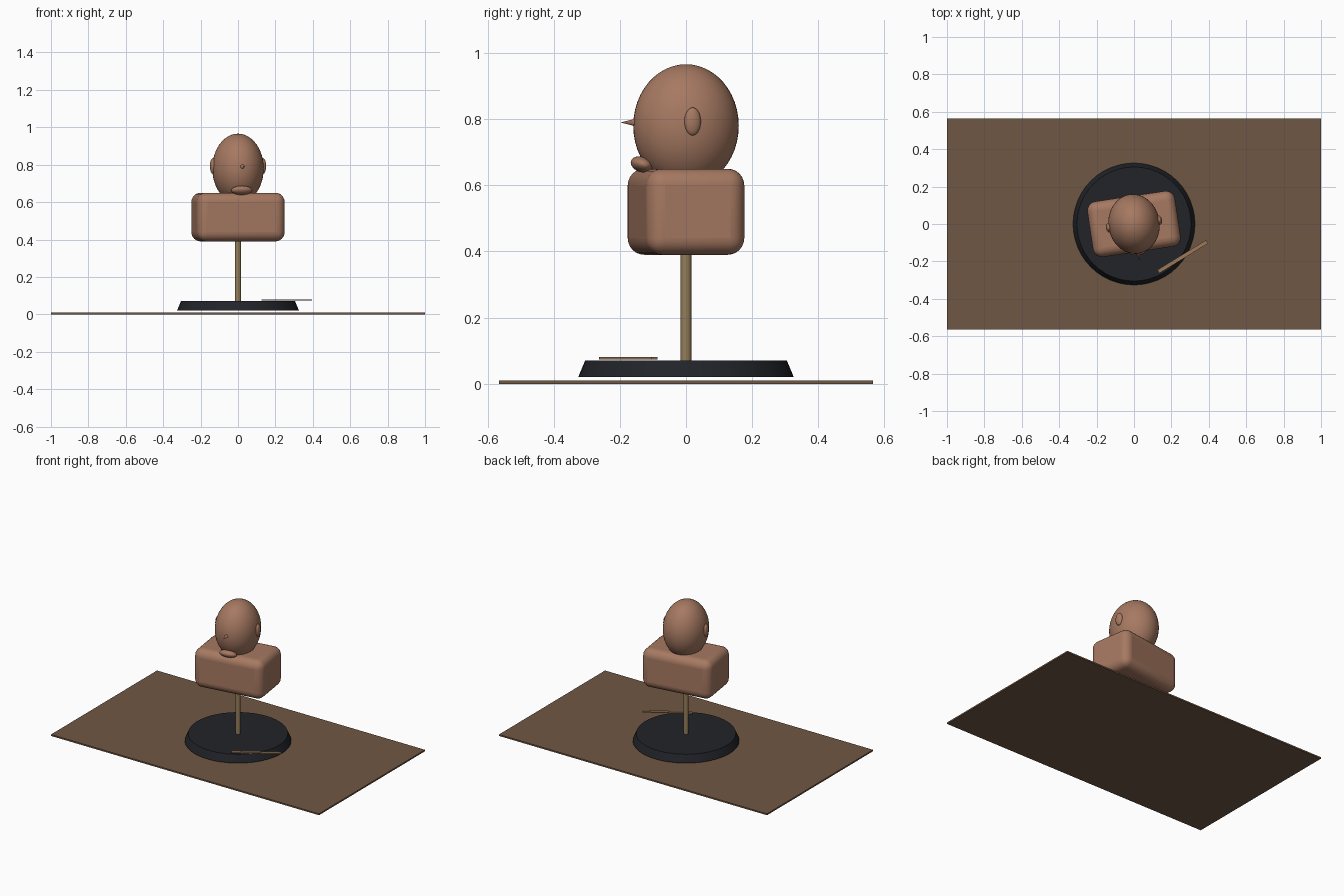
import bpy, math
from mathutils import Matrix

if "Cube" in bpy.data.objects:
    bpy.data.objects.remove(bpy.data.objects["Cube"])

TURN = math.radians(8.5)  # the bust is turned slightly on its stand


def material(name, rgb):
    m = bpy.data.materials.new(name)
    m.diffuse_color = (*rgb, 1)
    m.use_nodes = True
    m.node_tree.nodes["Principled BSDF"].inputs["Base Color"].default_value = m.diffuse_color
    return m


clay = material("clay", (0.38, 0.19, 0.12))
wood = material("table_wood", (0.16, 0.095, 0.058))
dark = material("dark_base", (0.015, 0.017, 0.022))
rod = material("rod_wood", (0.30, 0.21, 0.10))
tool = material("tool_wood", (0.33, 0.19, 0.10))


def finish(name, mat, smooth=True):
    o = bpy.context.object
    o.name = name
    o.data.materials.append(mat)
    if smooth:
        bpy.ops.object.shade_smooth_by_angle(angle=math.radians(35))
    return o


def box(name, mat, loc, size, turn=0.0):
    bpy.ops.mesh.primitive_cube_add(size=1, location=loc, rotation=(0, 0, turn))
    o = finish(name, mat, False)
    o.scale = size
    bpy.ops.object.transform_apply(location=False, rotation=False, scale=True)
    return o


def cone(name, mat, loc, r1, r2, depth, sides, rot=(0, 0, 0)):
    bpy.ops.mesh.primitive_cone_add(vertices=sides, radius1=r1, radius2=r2, depth=depth,
                                    location=loc, rotation=rot)
    return finish(name, mat)


def ellipsoid(name, loc, radii, tilt=0.0):
    # placed in the turned frame of the bust
    bpy.ops.mesh.primitive_uv_sphere_add(segments=48, ring_count=24, radius=1)
    o = finish(name, clay)
    o.data.transform(Matrix.Rotation(TURN, 4, 'Z') @ Matrix.Translation(loc)
                     @ Matrix.Rotation(tilt, 4, 'X') @ Matrix.Diagonal((*radii, 1)))
    return o


# Work table, modelling base and armature rod
box("table_top", wood, (0, 0, 0.005), (2, 1.13, 0.01))
cone("round_base", dark, (0, 0, 0.045), 0.326, 0.305, 0.05, 48)
cone("armature_rod", rod, (0, 0, 0.25), 0.016, 0.016, 0.38, 24)

# Shoulder block with rounded edges
block = box("shoulders", clay, (0, 0, 0.52), (0.474, 0.30, 0.26), TURN)
bev = block.modifiers.new("round_edges", 'BEVEL')
bev.width = 0.05
bev.segments = 6
bpy.ops.object.shade_smooth_by_angle(angle=math.radians(35))

# Head, ears and chin
ellipsoid("head", (0, 0, 0.78), (0.137, 0.160, 0.186))
for side, name in ((-1, "left_ear"), (1, "right_ear")):
    ellipsoid(name, (side * 0.136, 0.0, 0.793), (0.015, 0.025, 0.042))
ellipsoid("chin", (0, -0.135, 0.663), (0.057, 0.034, 0.023), math.radians(-20))

# Pointed nose
d = 0.170
cone("nose", clay, (d * math.sin(TURN), -d * math.cos(TURN), 0.79), 0.015, 0, 0.06, 24,
     (math.pi / 2, 0, TURN))

# Modelling tool resting on the base
box("modelling_tool", tool, (0.26, -0.175, 0.077), (0.305, 0.021, 0.007), math.radians(31.5))
